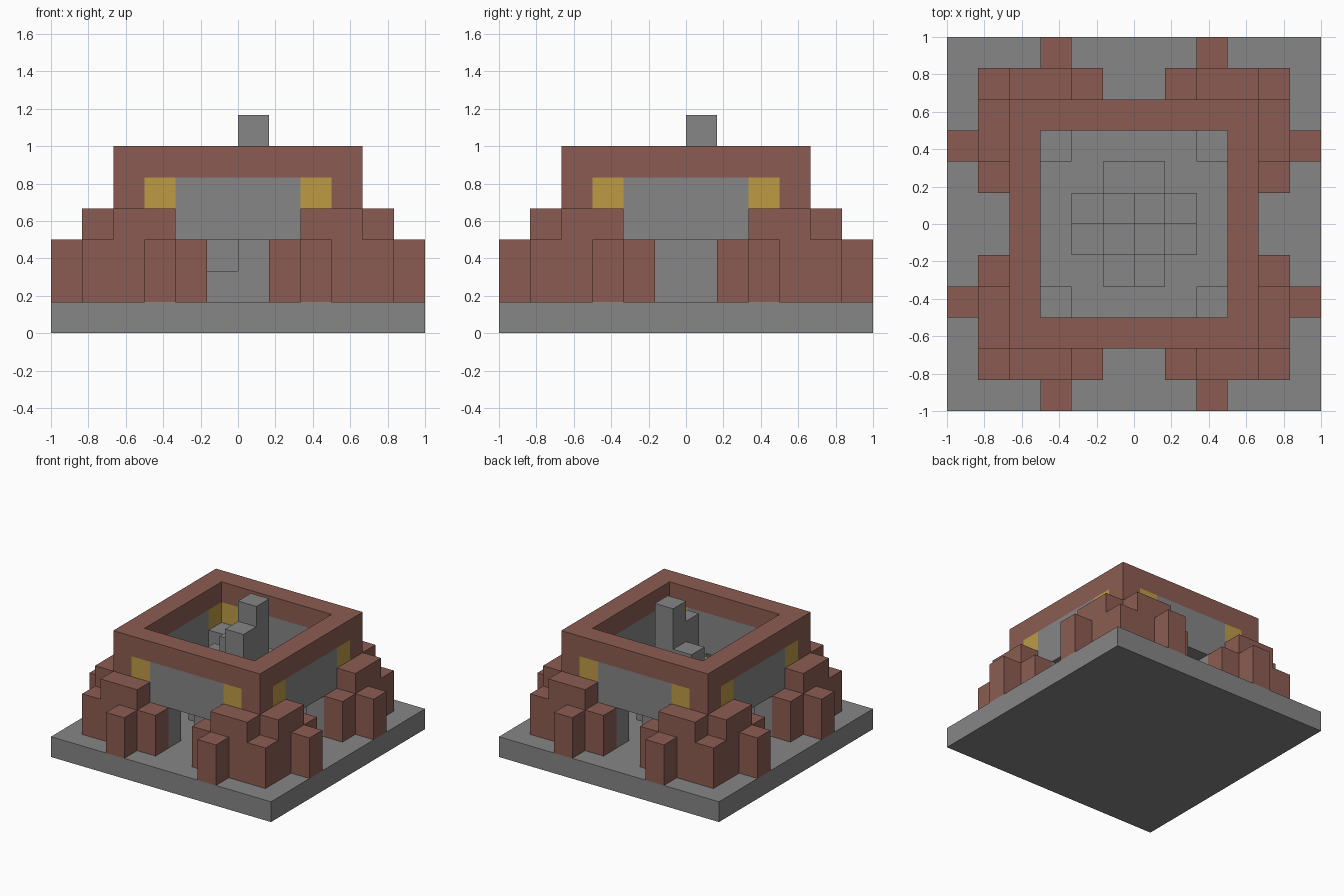
import bpy, bmesh
from mathutils import Matrix, Vector

U = 1 / 6  # size of one building block

cube = bpy.data.objects.get("Cube")
if cube:
    bpy.data.objects.remove(cube, do_unlink=True)


def material(name, rgb):
    m = bpy.data.materials.new(name)
    m.use_nodes = True
    m.diffuse_color = (*rgb, 1)
    m.node_tree.nodes["Principled BSDF"].inputs["Base Color"].default_value = (*rgb, 1)
    return m


stone = material("grey stone", (0.24, 0.24, 0.24))
brick = material("red brown brick", (0.26, 0.108, 0.085))
lamp = material("yellow lamp", (0.51, 0.33, 0.06))


def part(name, mat, boxes, turns=1, mirror=False):
    """Boxes in block units, repeated by quarter turns and optionally mirrored in x."""
    bm = bmesh.new()
    for t in range(turns):
        rot = Matrix.Rotation(t * 1.5707963, 4, "Z")
        for side in ((1, -1) if mirror else (1,)):
            for x0, x1, y0, y1, z0, z1 in boxes:
                a, b = Vector((x0 * side, y0, z0)), Vector((x1 * side, y1, z1))
                size = [abs(v) * U for v in b - a]
                place = Matrix.Translation((a + b) / 2 * U)
                bmesh.ops.create_cube(bm, size=1, matrix=rot @ place @ Matrix.Diagonal((*size, 1)))
    mesh = bpy.data.meshes.new(name)
    bm.to_mesh(mesh)
    bm.free()
    mesh.materials.append(mat)
    obj = bpy.data.objects.new(name, mesh)
    bpy.context.collection.objects.link(obj)
    return obj


# Ground slab
part("base_slab", stone, [(-6, 6, -6, 6, 0, 1)])

# Walls with a doorway on each side
part("door_lintels", stone, [(-2, 2, -4, -3, 3, 5)], 4)
part("door_jambs", stone, [(1, 2, -4, -3, 1, 3)], 4, True)
part("wall_ends", stone, [(2, 3, -4, -3, 1, 4)], 4, True)
part("inner_corner_columns", stone, [(2, 3, -3, -2, 1, 4)], 4)
part("outer_corner_columns", brick, [(3, 4, -4, -3, 1, 5)], 4)
part("lamps", lamp, [(2, 3, -4, -3, 4, 5)], 4, True)

# Parapet ring
part("parapet", brick, [(-4, 3, -4, -3, 5, 6)], 4)

# Stepped buttresses around the corners
part("upper_buttresses", brick, [(2, 4, -5, -4, 1, 4)], 4, True)
part("low_buttresses", brick, [(1, 2, -5, -4, 1, 3)], 4, True)
part("corner_blocks", brick, [(4, 5, -5, -4, 1, 3)], 4)
part("outer_posts", brick, [(2, 3, -6, -5, 1, 3)], 4, True)

# Winding stair: top height of each one-block step, by its lower corner
steps = {
    (-1, -2): 2, (0, -2): 3, (1, -1): 3, (1, 0): 4,
    (-1, 1): 4, (0, 1): 4, (-2, 0): 4, (-2, -1): 3,
    (-1, -1): 4, (-1, 0): 5, (0, -1): 6, (0, 0): 7,
}
part("winding_stair", stone, [(x, x + 1, y, y + 1, 1, h) for (x, y), h in steps.items()])
